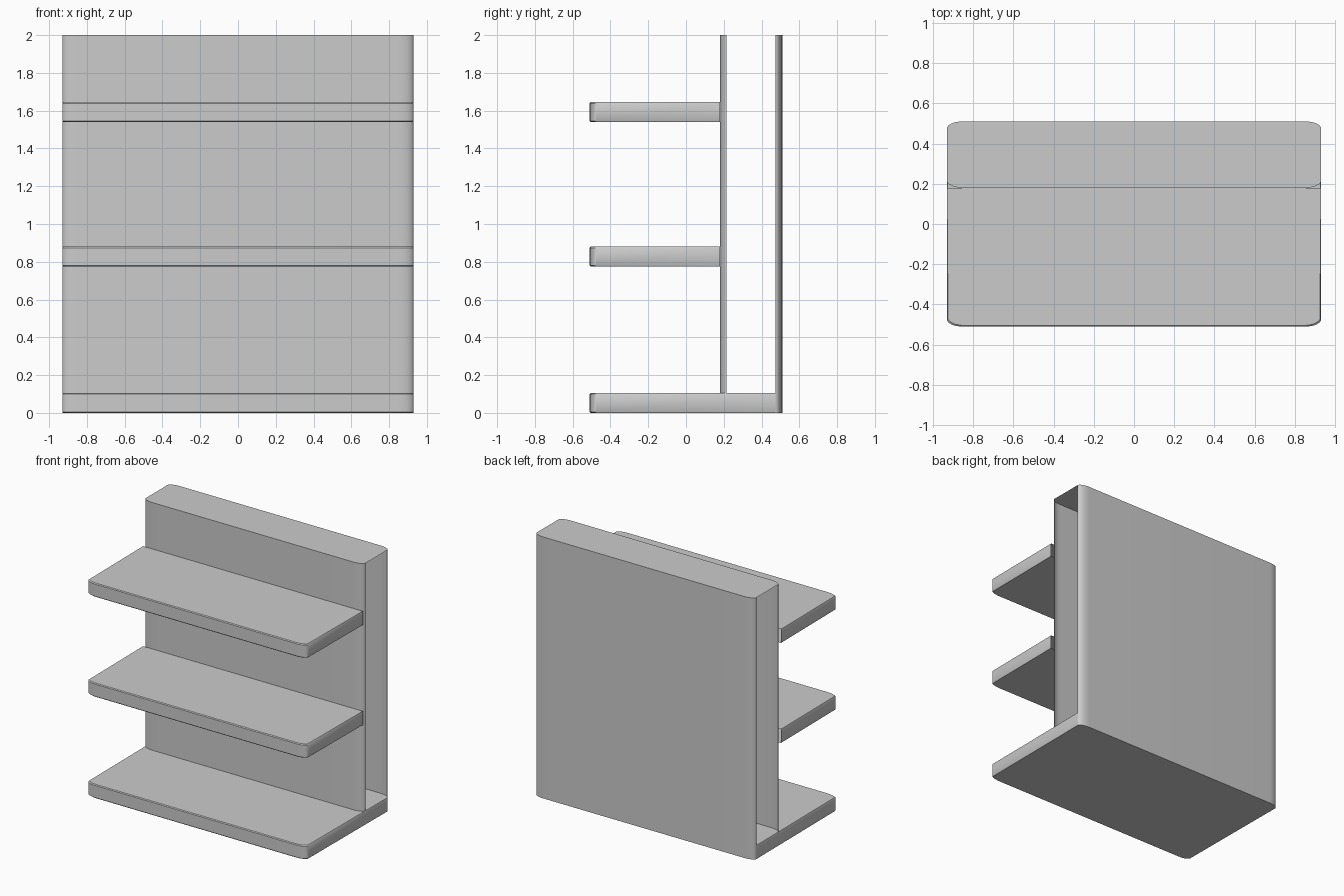
import bpy, bmesh, math

if "Cube" in bpy.data.objects:
    bpy.data.objects.remove(bpy.data.objects["Cube"])

W, D, H = 0.93, 0.51, 2.0      # half width, half depth, height
RX, RY = 0.08, 0.035           # elliptical corner rounding
PANEL_Y = 0.18                 # front face of the upright box
SLAB = 0.105                   # shelf thickness
EDGE = 0.006                   # tiny softened shelf edge
SEG = 8


def front_curve(y):
    """Left to right along a front edge, with rounded corners."""
    pts = []
    for cx, start in ((-W + RX, 180), (W - RX, 270)):
        for i in range(SEG + 1):
            a = math.radians(start + 90 * i / SEG)
            pts.append((cx + RX * math.cos(a), y + RY + RY * math.sin(a)))
    return pts


def back_curve(y):
    return [(-x, -py) for x, py in front_curve(-y)]


def inset(p):
    """Pull front and side points inward, leaving the back in place."""
    x, y = p
    if y > 0:
        return p
    return (x - math.copysign(EDGE, x), y + (EDGE if y < -D + RY * 0.9 else 0))


def finish(name, bm):
    bmesh.ops.remove_doubles(bm, verts=bm.verts, dist=1e-5)
    mesh = bpy.data.meshes.new(name)
    bm.to_mesh(mesh)
    bm.free()
    obj = bpy.data.objects.new(name, mesh)
    bpy.context.collection.objects.link(obj)
    bpy.ops.object.select_all(action='DESELECT')
    obj.select_set(True)
    bpy.context.view_layer.objects.active = obj
    bpy.ops.object.shade_smooth_by_angle(angle=math.radians(30))
    return obj


def wall(bm, lower, upper, z0, z1):
    a = [bm.verts.new((x, y, z0)) for x, y in lower]
    b = [bm.verts.new((x, y, z1)) for x, y in upper]
    for i in range(len(a) - 1):
        bm.faces.new((a[i], a[i + 1], b[i + 1], b[i]))


def cap(bm, pts, z, up=True):
    vs = [bm.verts.new((x, y, z)) for x, y in pts]
    bm.faces.new(vs if up else vs[::-1])


def slab(name, z, rear_y, rear=()):
    """Shelf board, open where it meets the upright."""
    path = [(-W, rear_y)] + front_curve(-D) + [(W, rear_y)]
    small = [inset(p) for p in path]
    top = z + SLAB
    bm = bmesh.new()
    wall(bm, small, path, z, z + EDGE)
    wall(bm, path, path, z + EDGE, top - EDGE)
    wall(bm, path, small, top - EDGE, top)
    outline = small + list(rear)
    cap(bm, outline, top)
    cap(bm, outline, z, False)
    return finish(name, bm)


# Base board runs under the upright; its rear is closed by the back panel
slab("base_shelf", 0.0, D - RY, back_curve(D)[1:-1])

# Two upper shelves
for label, z in (("middle_shelf", 0.775), ("upper_shelf", 1.54)):
    slab(label, z, PANEL_Y)

# Hollow upright: front sheet, back sheet and top, with open ends
bm = bmesh.new()
front, back = front_curve(PANEL_Y), back_curve(D)
wall(bm, front, front, SLAB, H)
wall(bm, back, back, 0.0, H)
cap(bm, front + back, H)
finish("upright_panel", bm)
